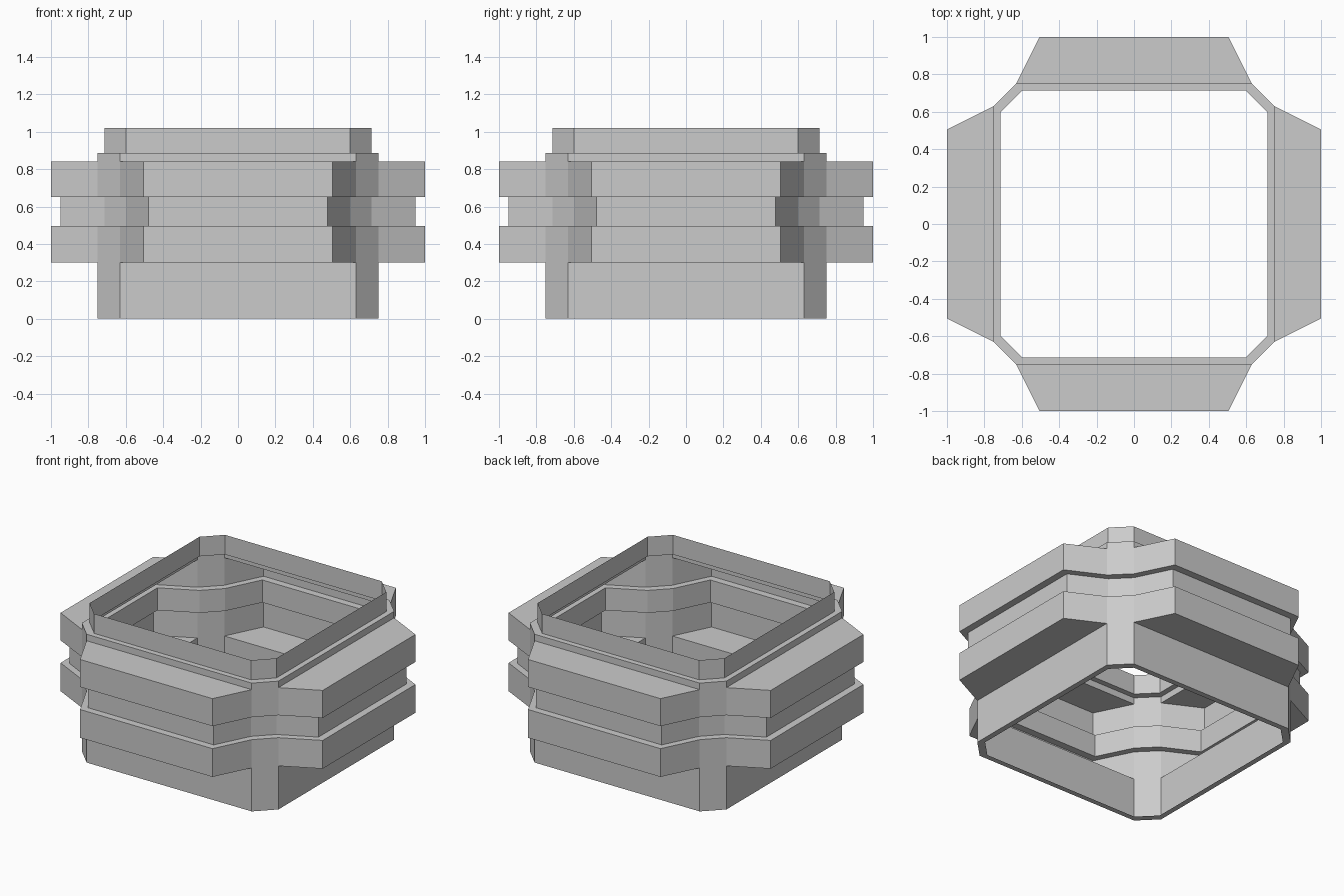
import bpy, bmesh
from mathutils import Matrix, Vector

if "Cube" in bpy.data.objects:
    bpy.data.objects.remove(bpy.data.objects["Cube"])

# One side of the plan: two corner points and the two points of the flared flange
SIDE = [(0.75, -0.63), (1.0, -0.505), (1.0, 0.505), (0.75, 0.63)]
STEP = 0.95  # recessed courses are the same plan scaled in

bm = bmesh.new()


def ring(z, scale=1.0, flared=False):
    """Closed loop of vertices: 16 points when flared, otherwise a plain octagon."""
    side = SIDE if flared else [SIDE[0], SIDE[3]]
    verts = []
    for k in range(4):
        rot = Matrix.Rotation(k * 1.5707963268, 3, 'Z')
        for x, y in side:
            verts.append(bm.verts.new(rot @ Vector((x * scale, y * scale, z))))
    return verts


def skin(*rings):
    """Join successive loops with quads."""
    for a, b in zip(rings, rings[1:]):
        n = len(a)
        for i in range(n):
            j = (i + 1) % n
            bm.faces.new((a[i], a[j], b[j], b[i]))


def flange_caps(loop, up):
    """Trapezoid shelf closing each flared side."""
    for k in range(4):
        quad = loop[4 * k:4 * k + 4]
        bm.faces.new(quad if up else quad[::-1])


# Base wall with a narrow inward lip at the bottom
skin(ring(0, STEP), ring(0), ring(0.30))

# Two flared bands with a recessed course between them
bands = [ring(z, s, True) for z, s in (
    (0.30, 1), (0.495, 1), (0.495, STEP), (0.65, STEP), (0.65, 1), (0.84, 1))]
skin(*bands)
flange_caps(bands[0], up=False)
flange_caps(bands[-1], up=True)

# Collar, ledge and open top rim
skin(ring(0.84), ring(0.885), ring(0.885, STEP), ring(1.02, STEP))

# Weld the courses into one shell
bmesh.ops.remove_doubles(bm, verts=bm.verts[:], dist=0.0001)
mesh = bpy.data.meshes.new("stepped_collar_shell")
bm.to_mesh(mesh)
bm.free()
obj = bpy.data.objects.new("stepped_collar_shell", mesh)
bpy.context.collection.objects.link(obj)
